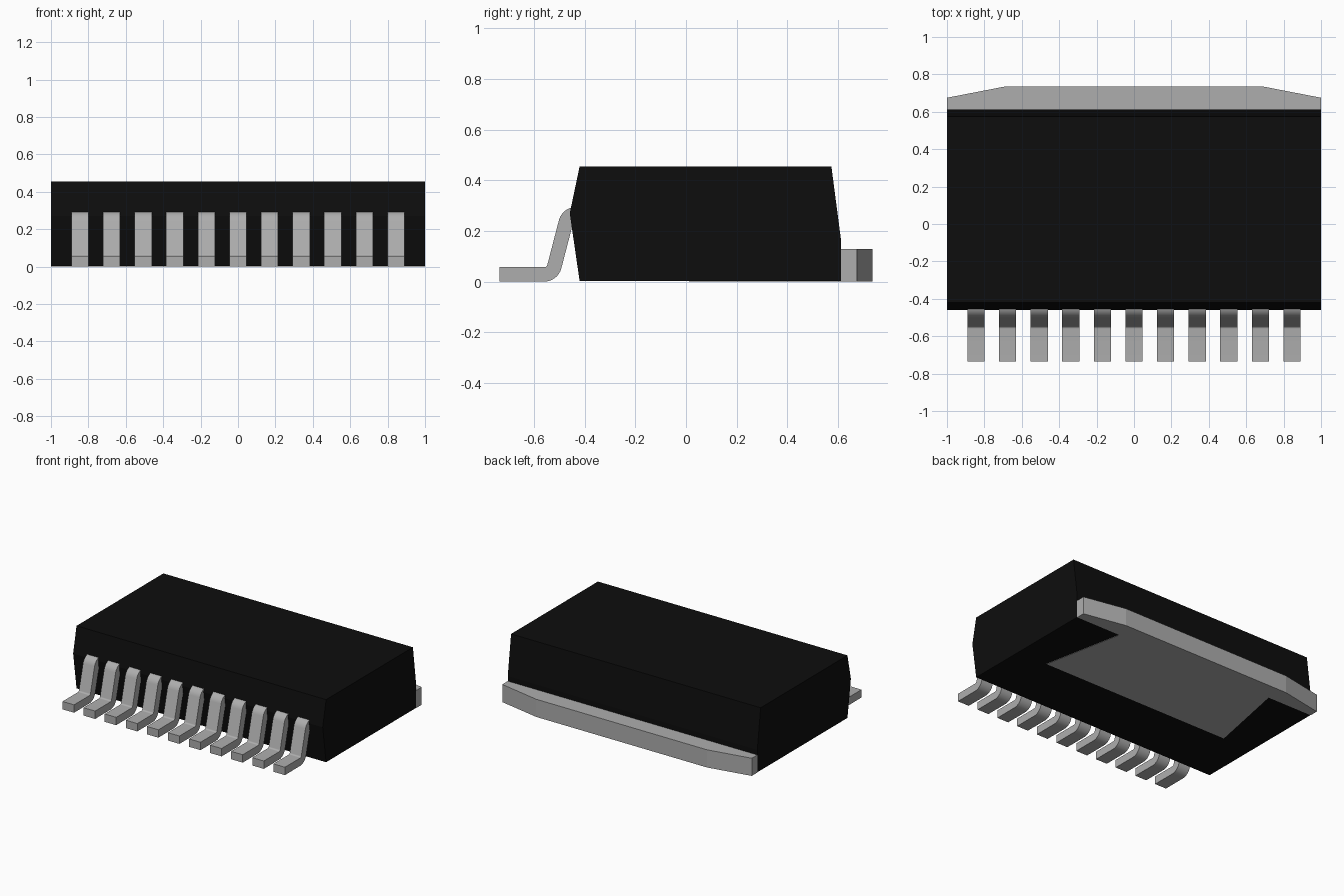
import bpy
import bmesh
import math

cube = bpy.data.objects.get("Cube")
if cube:
    bpy.data.objects.remove(cube, do_unlink=True)


def make_material(name, value):
    mat = bpy.data.materials.new(name)
    mat.use_nodes = True
    colour = (value, value, value, 1.0)
    mat.diffuse_color = colour
    mat.node_tree.nodes["Principled BSDF"].inputs["Base Color"].default_value = colour
    return mat


def prism(name, outline, direction, mat):
    """Extrude a closed outline of 3D points along a direction."""
    bm = bmesh.new()
    face = bm.faces.new([bm.verts.new(p) for p in outline])
    result = bmesh.ops.extrude_face_region(bm, geom=[face], use_keep_orig=True)
    moved = [g for g in result["geom"] if isinstance(g, bmesh.types.BMVert)]
    bmesh.ops.translate(bm, verts=moved, vec=direction)
    bmesh.ops.recalc_face_normals(bm, faces=bm.faces[:])
    mesh = bpy.data.meshes.new(name)
    bm.to_mesh(mesh)
    bm.free()
    mesh.materials.append(mat)
    obj = bpy.data.objects.new(name, mesh)
    bpy.context.collection.objects.link(obj)
    return obj


def arc(centre, radius, start, end, steps=8):
    """Points along an arc in the side plane, angles in degrees."""
    points = []
    for i in range(steps + 1):
        a = math.radians(start + (end - start) * i / steps)
        points.append((centre[0] + radius * math.cos(a), centre[1] + radius * math.sin(a)))
    return points


black = make_material("black plastic", 0.004)
metal = make_material("tinned metal", 0.42)

# Moulded body: side profile run along x
body_profile = [(-0.42, 0.002), (-0.459, 0.27), (-0.42, 0.455),
                (0.574, 0.455), (0.612, 0.165), (0.612, 0.002)]
prism("body", [(-1, y, z) for y, z in body_profile], (2, 0, 0), black)

# Heat tab behind the body, continuing under it as a flush pad
half = [(0.76, 0.012), (0.64, 0.612), (1.0, 0.612), (1.0, 0.675), (0.685, 0.736)]
outline = half + [(-x, y) for x, y in reversed(half)]
prism("heat_tab", [(x, y, 0) for x, y in outline], (0, 0, 0.128), metal)

# Gull-wing lead: foot, lower bend, sloping shank, upper bend into the body
thick, outer, width = 0.057, 0.07, 0.092
inner = outer - thick
low, high = (-0.56, outer), (-0.434, 0.295 - outer)
lead_profile = [(-0.736, 0.0)]
lead_profile += arc(low, outer, -90, -15)
lead_profile += arc(high, inner, 165, 90)
lead_profile += [(-0.40, 0.295 - thick), (-0.40, 0.295)]
lead_profile += arc(high, outer, 90, 165)
lead_profile += arc(low, inner, -15, -90)
lead_profile += [(-0.736, thick)]

first = prism("lead_1", [(-width / 2, y, z) for y, z in lead_profile], (width, 0, 0), metal)
bpy.ops.object.select_all(action="DESELECT")
first.select_set(True)
bpy.context.view_layer.objects.active = first
bpy.ops.object.shade_smooth_by_angle(angle=math.radians(35))

# Row of eleven evenly spaced leads
count, pitch = 11, 0.169
for i in range(count):
    lead = first
    if i:
        lead = bpy.data.objects.new(f"lead_{i + 1}", first.data)
        bpy.context.collection.objects.link(lead)
    lead.location.x = (i - (count - 1) / 2) * pitch
